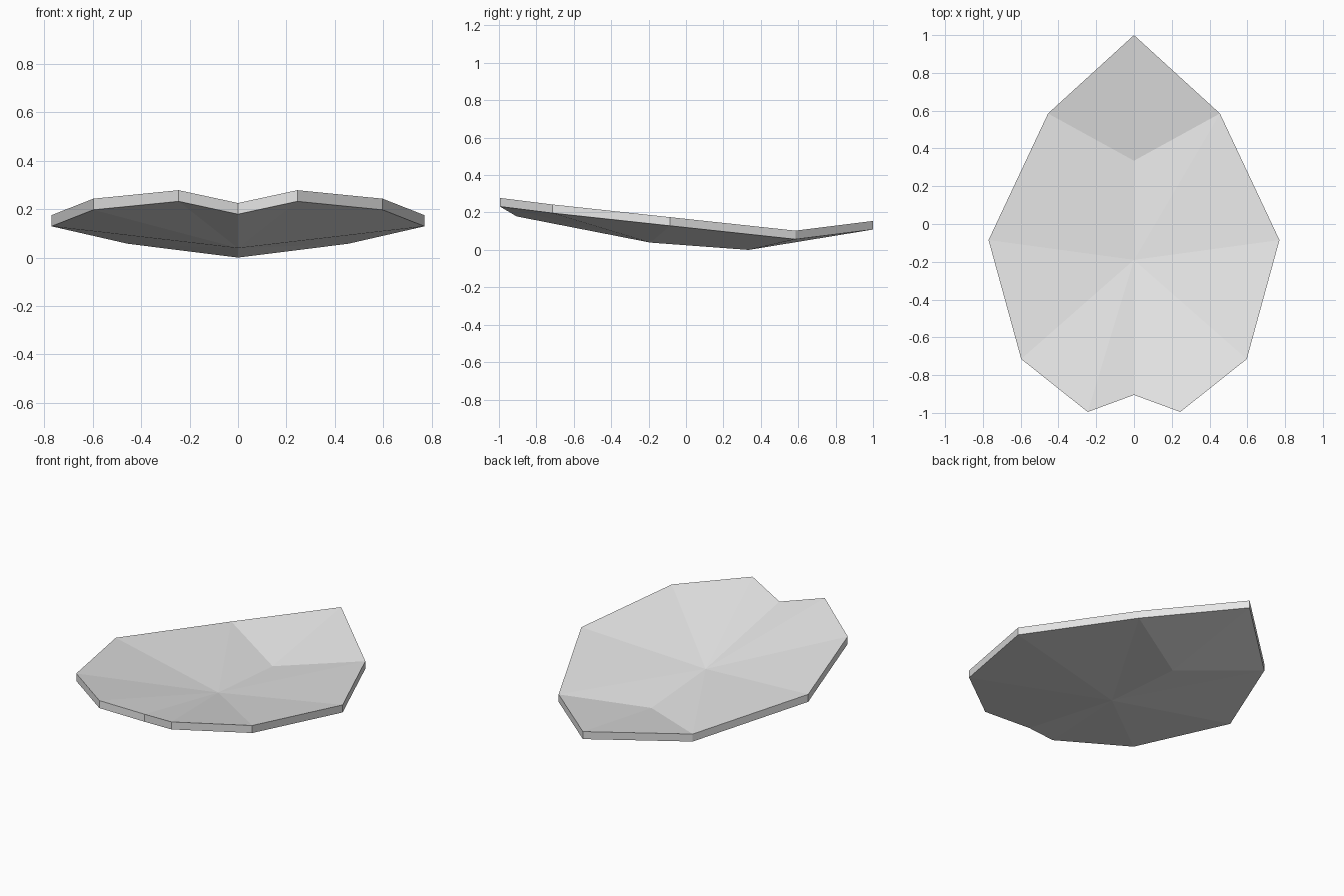
import bpy
import bmesh
from mathutils import Vector

cube = bpy.data.objects.get("Cube")
if cube:
    bpy.data.objects.remove(cube, do_unlink=True)

THICKNESS = 0.046

# One colour for the whole leaf
grey = bpy.data.materials.new("light_grey")
grey.use_nodes = True
colour = (0.8, 0.8, 0.8, 1)
grey.diffuse_color = colour
grey.node_tree.nodes["Principled BSDF"].inputs["Base Color"].default_value = colour

# Underside: half outline from tip to notch, and two points on the midrib
tip, notch = (0, 1, 0.109), (0, -0.905, 0.179)
side = [(0.455, 0.585, 0.057), (0.77, -0.085, 0.129),
        (0.597, -0.715, 0.197), (0.245, -0.995, 0.232)]
rib_back, rib_front = (0, 0.335, 0), (0, -0.19, 0.039)

bm = bmesh.new()
tip_v, notch_v, back_v, front_v = (bm.verts.new(p) for p in (tip, notch, rib_back, rib_front))

# Facets fan out from the midrib on each half
for sign in (1, -1):
    edge = [bm.verts.new((sign * x, y, z)) for x, y, z in side]
    facets = [(back_v, tip_v, edge[0]), (back_v, edge[0], front_v)]
    rim = edge + [notch_v]
    facets += [(front_v, a, b) for a, b in zip(rim, rim[1:])]
    for facet in facets:
        bm.faces.new(facet)

# Raise a copy straight up to give the blade vertical edges
raised = bmesh.ops.extrude_face_region(bm, geom=bm.faces[:], use_keep_orig=True)
top = [g for g in raised["geom"] if isinstance(g, bmesh.types.BMVert)]
bmesh.ops.translate(bm, verts=top, vec=Vector((0, 0, THICKNESS)))
bmesh.ops.recalc_face_normals(bm, faces=bm.faces[:])

mesh = bpy.data.meshes.new("leaf")
bm.to_mesh(mesh)
bm.free()
mesh.materials.append(grey)
leaf = bpy.data.objects.new("leaf", mesh)
bpy.context.collection.objects.link(leaf)
